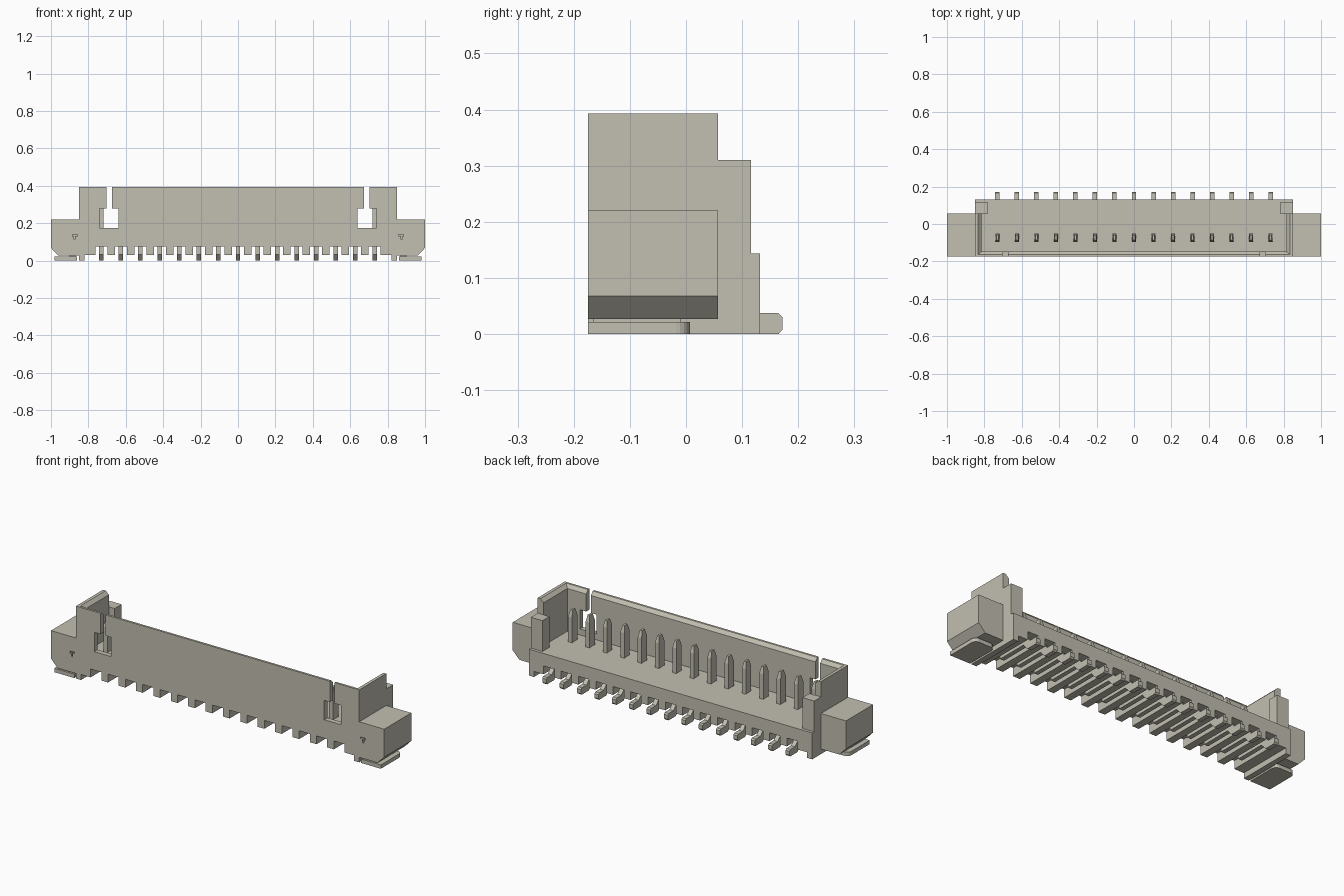
import bpy, bmesh
from mathutils import Vector

old = bpy.data.objects.get("Cube")
if old:
    bpy.data.objects.remove(old)

ivory = bpy.data.materials.new("warm_grey_plastic")
ivory.use_nodes = True
COLOR = (0.54, 0.52, 0.44, 1)
ivory.diffuse_color = COLOR
ivory.node_tree.nodes["Principled BSDF"].inputs["Base Color"].default_value = COLOR

PITCH, PINS = 0.1043, 15
FRONT = -0.175
pin_xs = [(i - PINS // 2) * PITCH for i in range(PINS)]


def link(name, mesh, x=0):
    ob = bpy.data.objects.new(name, mesh)
    ob.location.x = x
    bpy.context.collection.objects.link(ob)
    return ob


def prism(name, outline, axis, lo, hi):
    """Extrude a 2D outline along an axis; the outline uses the other two axes in order."""
    bm = bmesh.new()

    def place(p):
        co = list(p)
        co.insert("xyz".index(axis), lo)
        return bm.verts.new(co)

    face = bm.faces.new([place(p) for p in outline])
    out = bmesh.ops.extrude_face_region(bm, geom=[face])
    step = Vector([hi - lo if a == axis else 0 for a in "xyz"])
    bmesh.ops.translate(bm, vec=step,
                        verts=[v for v in out["geom"] if isinstance(v, bmesh.types.BMVert)])
    bmesh.ops.recalc_face_normals(bm, faces=bm.faces)
    mesh = bpy.data.meshes.new(name)
    bm.to_mesh(mesh)
    bm.free()
    mesh.materials.append(ivory)
    return link(name, mesh)


def box(name, x, y, z):
    return prism(name, [(x[0], y[0]), (x[1], y[0]), (x[1], y[1]), (x[0], y[1])], "z", *z)


def cut(ob, cutter):
    cutter.hide_render = True
    cutter.hide_set(True)
    cutter.display_type = 'WIRE'
    mod = ob.modifiers.new("opening", 'BOOLEAN')
    mod.operation, mod.solver, mod.object = 'DIFFERENCE', 'EXACT', cutter
    bpy.context.view_layer.objects.active = ob
    bpy.ops.object.modifier_apply(modifier=mod.name)
    bpy.data.objects.remove(cutter)


# Base: comb outline with a notch around each contact and a low foot at each end
comb = [(-0.85, 0.143), (-0.85, 0), (-0.82, 0), (-0.82, 0.03)]
for x in pin_xs:
    comb += [(x - 0.032, 0.03), (x - 0.032, 0.075), (x + 0.032, 0.075), (x + 0.032, 0.03)]
comb += [(0.82, 0.03), (0.82, 0), (0.85, 0), (0.85, 0.143)]
prism("base", comb, "y", FRONT, 0.132)

# Front wall with chamfered rim, latch windows and slots
front = prism("front_wall", [(FRONT, 0.143), (-0.147, 0.143), (-0.147, 0.375),
                             (-0.163, 0.393), (FRONT, 0.393)], "x", -0.85, 0.85)
for s in (-1, 1):
    window = [(0.64, 0.175), (0.74, 0.175), (0.74, 0.28), (0.702, 0.28),
              (0.702, 0.45), (0.674, 0.45), (0.674, 0.28), (0.64, 0.28)]
    cut(front, prism("window_cutter", [(s * x, z) for x, z in window], "y", -0.3, -0.1))

# End parts, mirrored left and right
for s, side in ((-1, "right"), (1, "left")):
    def flip(pts):
        return [(s * a, b) for a, b in pts]

    prism(side + "_wall", flip([(0.85, 0.143), (0.85, 0.393), (0.833, 0.393),
                                (0.815, 0.375), (0.815, 0.143)]), "y", FRONT, 0.057)
    prism(side + "_rear_post", flip([(0.85, 0.057), (0.85, 0.116), (0.78, 0.116),
                                     (0.78, 0.057)]), "z", 0.143, 0.31)
    ear = prism(side + "_ear", flip([(0.85, 0.027), (0.96, 0.027), (1, 0.068),
                                     (1, 0.22), (0.85, 0.22)]), "y", FRONT, 0.057)
    # Small hooked recess on the front of the ear
    hook = [(0.858, 0.14), (0.885, 0.14), (0.885, 0.128), (0.878, 0.128),
            (0.878, 0.112), (0.871, 0.112), (0.871, 0.132), (0.858, 0.132)]
    cut(ear, prism("hook_cutter", flip(hook), "y", -0.2, -0.16))
    # Solder tab with rounded rear corners, and the stem that holds it
    tab = prism(side + "_solder_tab", flip([(0.86, FRONT), (0.98, FRONT), (0.98, 0.007),
                                            (0.86, 0.007)]), "z", 0.0, 0.021)
    bm = bmesh.new()
    bm.from_mesh(tab.data)
    rear = [e for e in bm.edges if all(v.co.y > 0 for v in e.verts)
            and abs(e.verts[0].co.z - e.verts[1].co.z) > 0.01]
    bmesh.ops.bevel(bm, geom=rear, offset=0.025, segments=5, profile=0.5, affect='EDGES')
    bm.to_mesh(tab.data)
    bm.free()
    box(side + "_tab_stem", sorted((s * 0.87, s * 0.9)), (-0.165, -0.01), (0.015, 0.04))

# Contact: upright blade with tapered tip, tail bent down to a foot at the rear
outline = [(-0.095, 0.033), (0.075, 0.033), (0.105, 0), (0.165, 0), (0.172, 0.008),
           (0.172, 0.03), (0.165, 0.037), (0.125, 0.037), (0.09, 0.073), (-0.05, 0.073),
           (-0.05, 0.28), (-0.06, 0.315), (-0.085, 0.315), (-0.095, 0.28)]
contact = prism("contact_1", outline, "x", -0.012, 0.012)
for v in contact.data.vertices:
    if v.co.z > 0.3:
        v.co.x *= 0.5
contact.location.x = pin_xs[0]
for i, x in enumerate(pin_xs[1:], 2):
    link(f"contact_{i}", contact.data, x)
